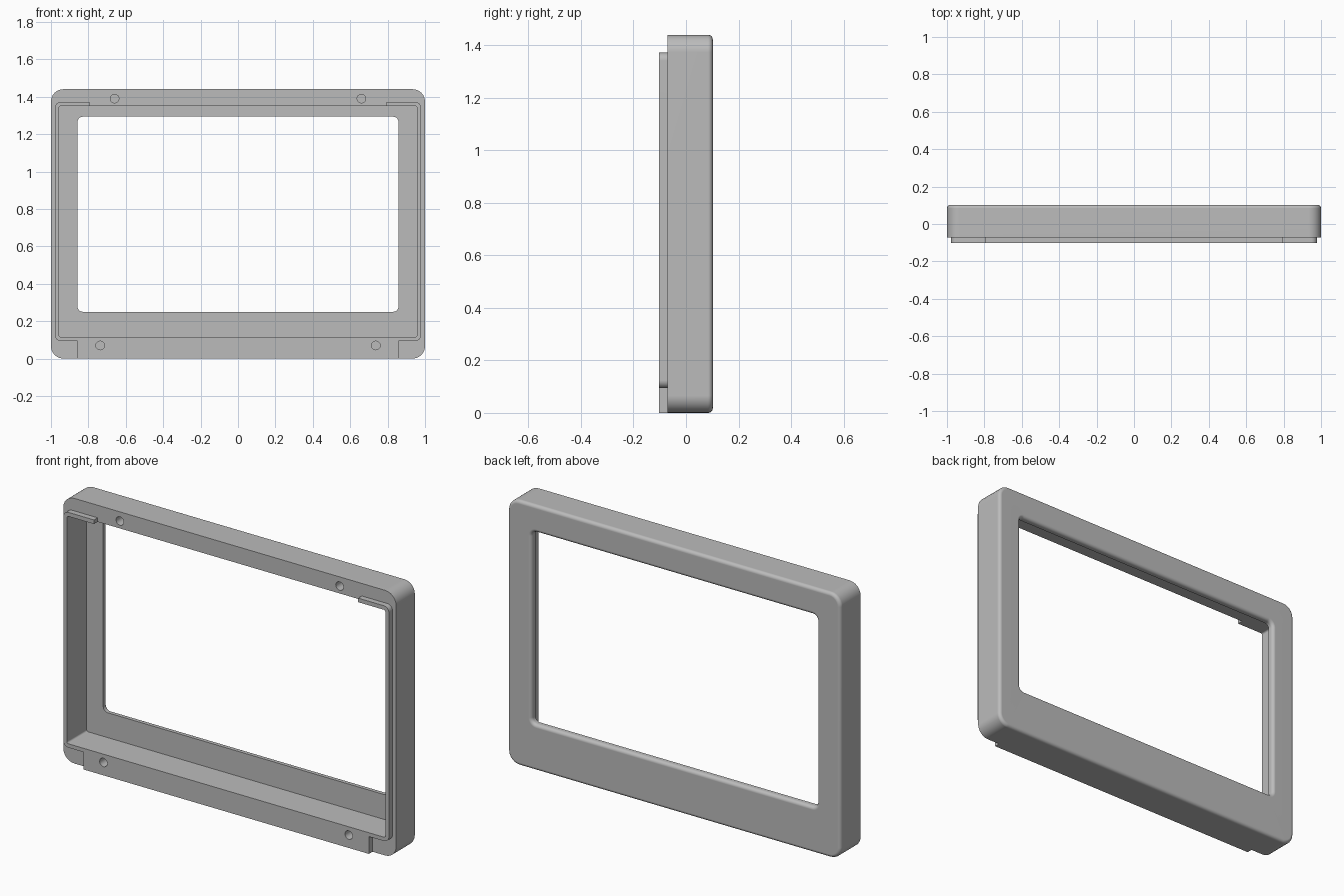
import bpy
import bmesh
from math import sin, cos, pi
from mathutils import Matrix, Vector

if "Cube" in bpy.data.objects:
    bpy.data.objects.remove(bpy.data.objects["Cube"], do_unlink=True)

FRONT, RIM, FLOOR, BACK = -0.102, -0.071, 0.068, 0.102
FILLET = 0.018
STEPS = 6

grey = bpy.data.materials.new("light grey plastic")
grey.use_nodes = True
grey.diffuse_color = (0.5, 0.5, 0.5, 1)
bsdf = next(n for n in grey.node_tree.nodes if n.type == "BSDF_PRINCIPLED")
bsdf.inputs["Base Color"].default_value = grey.diffuse_color


def make_object(name, bm):
    bmesh.ops.recalc_face_normals(bm, faces=bm.faces[:])
    mesh = bpy.data.meshes.new(name)
    bm.to_mesh(mesh)
    bm.free()
    mesh.materials.append(grey)
    obj = bpy.data.objects.new(name, mesh)
    bpy.context.collection.objects.link(obj)
    return obj


def rounded_outline(corners):
    """Turn (x, z, radius) corners into an outline with rounded corners."""
    points = []
    for i, (x, z, r) in enumerate(corners):
        p = Vector((x, z))
        if r == 0:
            points.append(p)
            continue
        to_prev = (Vector(corners[i - 1][:2]) - p).normalized()
        to_next = (Vector(corners[(i + 1) % len(corners)][:2]) - p).normalized()
        centre = p + r * (to_prev + to_next)
        for k in range(STEPS + 1):
            a = pi / 2 * k / STEPS
            points.append(centre - r * (to_next * cos(a) + to_prev * sin(a)))
    return points


def ring(bm, half, low, high, r, y):
    outline = rounded_outline([(half, low, r), (half, high, r),
                               (-half, high, r), (-half, low, r)])
    return [bm.verts.new((p.x, y, p.y)) for p in outline]


# Frame: a closed loft round the outside, back, window and cavity
bm = bmesh.new()
rings = [ring(bm, 1, 0, 1.44, 0.066, RIM)]
arc = [pi / 2 * k / STEPS for k in range(STEPS + 1)]
for a in arc:
    d = FILLET * (1 - cos(a))
    rings.append(ring(bm, 1 - d, d, 1.44 - d, 0.066 - d, BACK - FILLET * (1 - sin(a))))
for a in reversed(arc):
    d = FILLET * (1 - cos(a))
    rings.append(ring(bm, 0.858 + d, 0.25 - d, 1.293 + d, 0.028 + d,
                      BACK - FILLET * (1 - sin(a))))
rings.append(ring(bm, 0.858, 0.25, 1.293, 0.028, FLOOR))
rings.append(ring(bm, 0.957, 0.115, 1.35, 0.01, FLOOR))
rings.append(ring(bm, 0.957, 0.115, 1.35, 0.01, RIM))
for i, first in enumerate(rings):
    second = rings[(i + 1) % len(rings)]
    for j in range(len(first)):
        k = (j + 1) % len(first)
        bm.faces.new((first[j], first[k], second[k], second[j]))
frame = make_object("frame", bm)

# Raised lip: thin side rails with short top returns and a wide bottom tab
half_lip = [(0.858, 0, 0), (0.858, 0.094, 0), (0.978, 0.094, 0.03),
            (0.978, 1.372, 0.03), (0.794, 1.372, 0), (0.794, 1.35, 0),
            (0.957, 1.35, 0.01), (0.957, 0.115, 0.01)]
lip_corners = half_lip + [(-x, z, r) for x, z, r in reversed(half_lip)]
bm = bmesh.new()
face = bm.faces.new([bm.verts.new((p.x, RIM, p.y)) for p in rounded_outline(lip_corners)])
out = bmesh.ops.extrude_face_region(bm, geom=[face])
bmesh.ops.translate(bm, vec=(0, FRONT - RIM, 0),
                    verts=[g for g in out["geom"] if isinstance(g, bmesh.types.BMVert)])
lip = make_object("front_lip", bm)

# Blind screw holes
bm = bmesh.new()
for x, z in ((0.66, 1.39), (0.737, 0.07)):
    for side in (-1, 1):
        place = Matrix.Translation((side * x, -0.06, z)) @ Matrix.Rotation(pi / 2, 4, "X")
        bmesh.ops.create_cone(bm, cap_ends=True, segments=32, radius1=0.023,
                              radius2=0.023, depth=0.18, matrix=place)
cutter = make_object("screw_hole_cutter", bm)
cutter.hide_render = True

for obj in (frame, lip):
    bpy.ops.object.select_all(action="DESELECT")
    obj.select_set(True)
    bpy.context.view_layer.objects.active = obj
    cut = obj.modifiers.new("screw holes", "BOOLEAN")
    cut.operation = "DIFFERENCE"
    cut.solver = "EXACT"
    cut.object = cutter
    bpy.ops.object.modifier_apply(modifier=cut.name)
    bpy.ops.object.shade_smooth_by_angle(angle=pi / 6)
    weighted = obj.modifiers.new("even shading", "WEIGHTED_NORMAL")
    weighted.keep_sharp = True

bpy.data.objects.remove(cutter, do_unlink=True)
